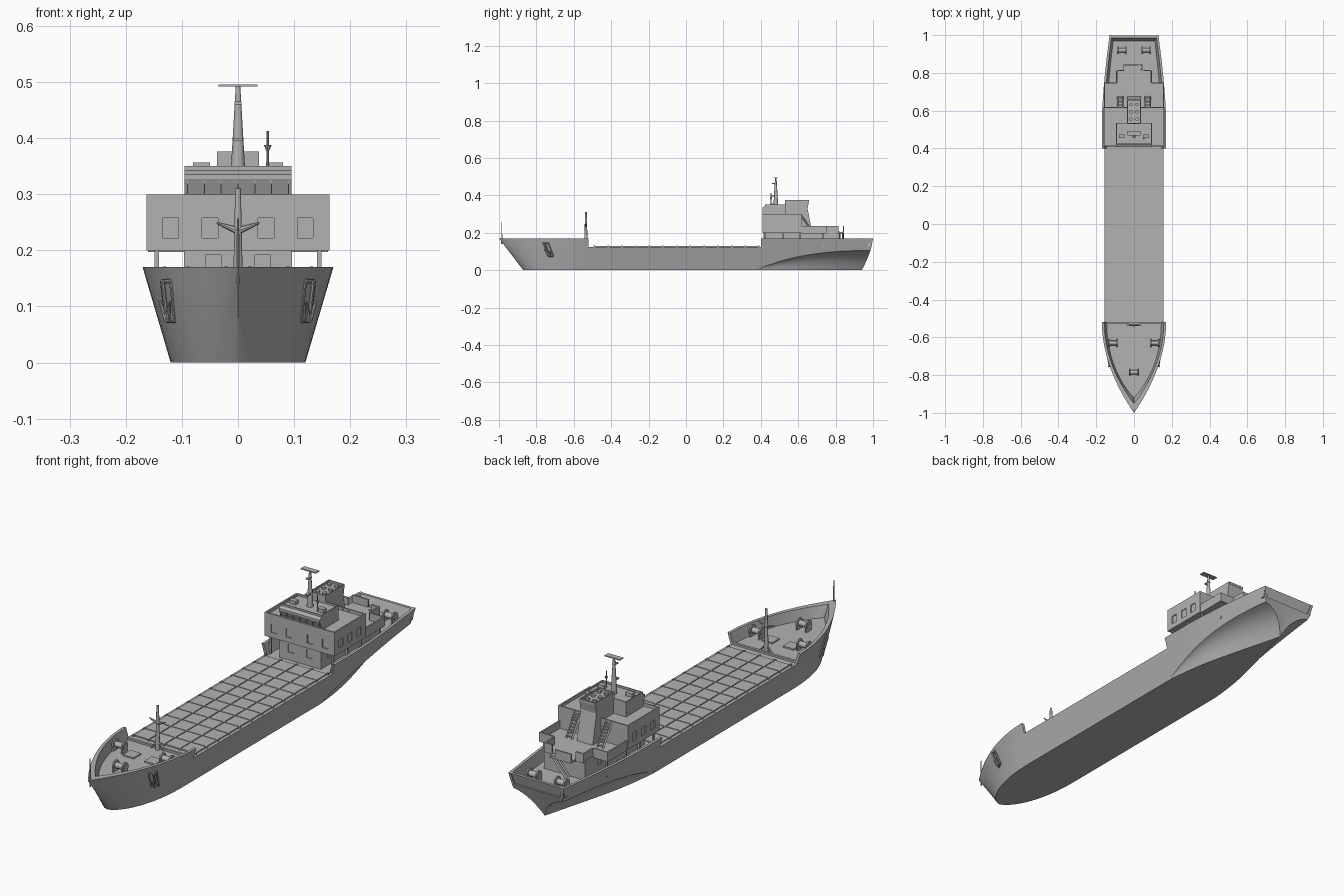
import bpy, bmesh, math
from mathutils import Vector, Matrix

if "Cube" in bpy.data.objects:
    bpy.data.objects.remove(bpy.data.objects["Cube"])

grey = bpy.data.materials.new("ship grey")
grey.use_nodes = True
grey.diffuse_color = (0.45, 0.45, 0.45, 1)
grey.node_tree.nodes["Principled BSDF"].inputs["Base Color"].default_value = (0.45, 0.45, 0.45, 1)

DECK, RAIL = 0.125, 0.17


def finish(name, bm, smooth=False):
    bmesh.ops.remove_doubles(bm, verts=bm.verts, dist=1e-5)
    bmesh.ops.recalc_face_normals(bm, faces=bm.faces)
    mesh = bpy.data.meshes.new(name)
    bm.to_mesh(mesh)
    bm.free()
    mesh.materials.append(grey)
    ob = bpy.data.objects.new(name, mesh)
    bpy.context.collection.objects.link(ob)
    if smooth:
        bpy.ops.object.select_all(action='DESELECT')
        ob.select_set(True)
        bpy.context.view_layer.objects.active = ob
        bpy.ops.object.shade_smooth_by_angle(angle=math.radians(30))
    return ob


def add_box(bm, x0, x1, y0, y1, z0, z1):
    size = Matrix.Diagonal((x1 - x0, y1 - y0, z1 - z0, 1))
    mid = Matrix.Translation(((x0 + x1) / 2, (y0 + y1) / 2, (z0 + z1) / 2))
    bmesh.ops.create_cube(bm, size=1, matrix=mid @ size)


def add_rod(bm, a, b, r1, r2=None, sides=12):
    a, b = Vector(a), Vector(b)
    turn = (b - a).to_track_quat('Z', 'Y').to_matrix().to_4x4()
    bmesh.ops.create_cone(bm, cap_ends=True, segments=sides, radius1=r1, radius2=r1 if r2 is None else r2,
                          depth=(b - a).length, matrix=Matrix.Translation((a + b) / 2) @ turn)


def boxes(name, *dims):
    bm = bmesh.new()
    for d in dims:
        add_box(bm, *d)
    return finish(name, bm)


def rim(name, w, y0, y1, z0, z1, t=0.006):
    return boxes(name, (-w, w, y0, y0 + t, z0, z1), (-w, w, y1 - t, y1, z0, z1),
                 (-w, -w + t, y0, y1, z0, z1), (w - t, w, y0, y1, z0, z1))


def extrude_profile(name, pts, w):
    bm = bmesh.new()
    face = bm.faces.new([bm.verts.new((-w, y, z)) for y, z in pts])
    out = bmesh.ops.extrude_face_region(bm, geom=[face])
    bmesh.ops.translate(bm, vec=(2 * w, 0, 0), verts=[v for v in out["geom"] if isinstance(v, bmesh.types.BMVert)])
    return finish(name, bm)


def cut(target, cutters):
    tool = boxes("window_cutter", *cutters)
    tool.hide_render = True
    mod = target.modifiers.new("windows", 'BOOLEAN')
    mod.object, mod.solver = tool, 'EXACT'
    bpy.ops.object.select_all(action='DESELECT')
    bpy.context.view_layer.objects.active = target
    bpy.ops.object.modifier_apply(modifier="windows")
    bpy.data.objects.remove(tool)


# Hull shape: half width and position at station u (bow below 0, body above) and height z
BOW_END = -0.52


def side_point(u, z):
    h = z / RAIL
    w = 0.12 + 0.05 * h
    if u < 0:
        s = 1 + u
        tip = -0.87 - 0.13 * h
        w *= (1 - (1 - s) ** (2.3 - 0.35 * h)) ** (0.6 + 0.4 * h)
        return w, tip + s * (BOW_END - tip)
    y = BOW_END + u * (1 - BOW_END)
    w *= 1 - 0.24 * max(0, (y - 0.55) / 0.45) ** 1.5
    t = max(0, (y - 0.37) / 0.63)
    return w, y - 0.06 * (1 - h) ** 1.5 * t ** 2


def section(u):
    t = max(0, (BOW_END + u * (1 - BOW_END) - 0.37) / 0.63) if u > 0 else 0
    knuckle = 0.105 * (1 - (1 - t) ** 2.5)
    wide = side_point(u, knuckle)[0]
    keel = side_point(u, 0)[0] * (1 - t ** 1.4) if t else side_point(u, 0)[0]
    pts = [(0, side_point(u, 0)[1], 0)]
    for i in range(8):
        k = i / 8
        bend = keel + 0.3 * (wide - keel)
        x = keel * (1 - k) ** 2 + 2 * k * (1 - k) * bend + wide * k * k
        z = 2 * k * (1 - k) * 0.85 * knuckle + knuckle * k * k
        pts.append((x, side_point(u, z)[1], z))
    for i in range(7):
        z = knuckle + (DECK - knuckle) * i / 6
        x, y = side_point(u, z)
        pts.append((x, y, z))
    pts.append((0, pts[-1][1], DECK))
    return pts


def station(y):
    return (y - BOW_END) / (1 - BOW_END)


def loft(name, rings, smooth=True, caps=True):
    bm = bmesh.new()
    for sx in (1, -1):
        rows = [[bm.verts.new((sx * x, y, z)) for x, y, z in ring] for ring in rings]
        for a, b in zip(rows, rows[1:]):
            for j in range(len(a) - 1):
                bm.faces.new((a[j], a[j + 1], b[j + 1], b[j]))
        if caps:
            bm.faces.new(rows[-1])
    bmesh.ops.dissolve_degenerate(bm, dist=1e-6, edges=bm.edges)
    return finish(name, bm, smooth)


bow = [(i / 20) ** 2 - 1 for i in range(20)]
body = [station(y / 100) for y in (-52, -20, 10, 37)] + [station(0.37 + 0.63 * (i / 24) ** 1.3) for i in range(1, 25)]
loft("hull", [section(u) for u in bow + body])


def bulwark(name, stations, end_drop):
    rings = []
    for u in stations:
        (x0, y0), (x1, y1) = side_point(u, DECK), side_point(u, RAIL)
        back = 0.035 * u * u if u < 0 else 0
        rings.append([(x0, y0, DECK), (x1, y1, RAIL), (max(0, x1 - 0.012), y1 + back, RAIL),
                      (max(0, x0 - 0.012), y0 + back, DECK), (x0, y0, DECK)])
    k = 0 if end_drop < 0 else -1
    rings[k] = [(x, y + (end_drop if z > DECK else 0), z) for x, y, z in rings[k]]
    loft(name, rings, caps=k == -1)


bulwark("bow_bulwark", bow + [0], -0.0)
bulwark("stern_bulwark", [station(0.4 + 0.6 * i / 16) for i in range(17)], 0.0)
extrude_profile("transom_bulwark", [(0.985, DECK), (0.998, RAIL), (0.986, RAIL), (0.97, DECK)], 0.126)
boxes("forecastle_step", (-0.15, 0.15, -0.53, -0.52, DECK, 0.133))
boxes("forecastle_hatches", *[(s * 0.05 - 0.025, s * 0.05 + 0.025, -0.66, -0.61, DECK, 0.131) for s in (-1, 1)])

# Cargo deck: grid of cover panels with cross beams
cols, rows = 4, 12
pw, pl = 0.29 / cols, 0.88 / rows
boxes("cargo_panels", *[(-0.145 + c * pw + 0.002, -0.145 + (c + 1) * pw - 0.002,
                         -0.49 + r * pl + 0.002, -0.49 + (r + 1) * pl - 0.002, 0.124, 0.13)
                        for c in range(cols) for r in range(rows)])
boxes("cargo_fittings", *[(-0.145 + c * pw - 0.004, -0.145 + c * pw + 0.004, -0.49 + r * pl - 0.004,
                           -0.49 + r * pl + 0.004, 0.124, 0.132) for c in range(cols + 1) for r in range(rows + 1)])

# Mooring winches
for n, (x, y) in enumerate([(-0.11, -0.63), (0.11, -0.63), (0, -0.785), (-0.065, 0.92), (0.065, 0.92)]):
    bm = bmesh.new()
    add_rod(bm, (x - 0.026, y, 0.15), (x + 0.026, y, 0.15), 0.012, sides=16)
    for e in (-0.024, 0.018):
        add_rod(bm, (x + e, y, 0.15), (x + e + 0.006, y, 0.15), 0.021, sides=16)
        add_box(bm, x + e, x + e + 0.006, y - 0.018, y + 0.018, DECK, 0.145)
    finish("winch_%d" % n, bm, True)

# Anchors in their hawse frames, lying along the flared bow
for side, s in (("left", 1), ("right", -1)):
    bm = bmesh.new()
    outer = [Vector(side_point(-0.5, z)[::1] + (z,)) for z in (0.075, 0.145)]
    low, high = [Vector((s * (p.x + 0.003), p.y, p.z)) for p in outer]
    mid = (low + high) / 2
    along = Vector((0, 0.014, 0)) + Vector((s * 0.008, 0, 0))
    for a, b in ((low - along, high - along), (low + along, high + along),
                 (low - along, low + along), (high - along, high + along)):
        add_rod(bm, a, b, 0.004, sides=8)
    out = Vector((s * 0.007, -0.005, 0))
    add_rod(bm, low + out, high + out, 0.004, sides=8)
    for d in (-1, 1):
        add_rod(bm, low + out, mid + out + d * along * 1.2, 0.006, 0.002, 8)
    finish(side + "_anchor", bm)

# Lower deckhouse and the overhanging accommodation block
house = boxes("lower_house", (-0.096, 0.096, 0.415, 0.81, DECK, 0.205))
cut(house, [(x - 0.014, x + 0.014, 0.405, 0.418, 0.158, 0.192) for x in (-0.044, 0.044)] +
    [(s * 0.1 - 0.007, s * 0.1 + 0.007, y, y + 0.026, 0.155, 0.19) for s in (-1, 1) for y in (0.46, 0.53, 0.60, 0.7)])
block = boxes("accommodation_block", (-0.163, 0.163, 0.41, 0.62, 0.2, 0.287))
rim("bridge_deck_parapet", 0.163, 0.41, 0.62, 0.287, 0.3)
cut(block, [(x - 0.014, x + 0.014, 0.4, 0.414, 0.222, 0.258) for x in (-0.12, -0.05, 0.05, 0.12)] +
    [(s * 0.166 - 0.007, s * 0.166 + 0.007, y, y + 0.028, 0.222, 0.258) for s in (-1, 1) for y in (0.44, 0.5, 0.56)])
boxes("deck_posts", *[(s * 0.145 - 0.004, s * 0.145 + 0.004, y - 0.004, y + 0.004, DECK, 0.2)
                      for s in (-1, 1) for y in (0.425, 0.52, 0.61, 0.735)])
boxes("aft_deck", (-0.16, 0.16, 0.62, 0.75, 0.197, 0.205), (-0.092, 0.092, 0.75, 0.815, 0.197, 0.205),
      (-0.055, 0.045, 0.815, 0.845, 0.197, 0.205))
boxes("aft_parapet", *[p for s in (-1, 1) for p in (
    (s * 0.157 - 0.003, s * 0.157 + 0.003, 0.62, 0.75, 0.2, 0.237),
    (s * 0.126 - 0.034, s * 0.126 + 0.034, 0.744, 0.75, 0.2, 0.237),
    (s * 0.089 - 0.003, s * 0.089 + 0.003, 0.75, 0.815, 0.2, 0.237),
    (s * 0.073 - 0.019, s * 0.073 + 0.019, 0.809, 0.815, 0.2, 0.237))],
      (-0.055, 0.02, 0.839, 0.845, 0.2, 0.237))

# Wheelhouse with a raked front and window panes
extrude_profile("wheelhouse", [(0.42, 0.285), (0.42, 0.3), (0.408, 0.327), (0.408, 0.335),
                               (0.422, 0.342), (0.535, 0.342), (0.535, 0.285)], 0.095)
rim("wheelhouse_roof_edge", 0.095, 0.422, 0.535, 0.342, 0.35, 0.004)
boxes("wheelhouse_mullions", *[(x / 100 - 0.001, x / 100 + 0.001, 0.409, 0.42, 0.3, 0.326) for x in range(-9, 10, 3)])
boxes("roof_lights", *[(s * 0.065 - 0.015, s * 0.065 + 0.015, 0.455, 0.475, 0.342, 0.357) for s in (-1, 1)])

# Funnel with exhausts, and stairs beside it
extrude_profile("funnel", [(0.535, 0.2), (0.53, 0.368), (0.657, 0.368), (0.65, 0.33), (0.675, 0.2)], 0.037)
rim("funnel_edge", 0.037, 0.53, 0.658, 0.366, 0.376, 0.004)
bm = bmesh.new()
for x in (-0.016, 0.016):
    for y in (0.555, 0.594, 0.633):
        add_rod(bm, (x, y, 0.36), (x, y, 0.376), 0.009)
finish("exhausts", bm, True)
for side, s in (("left", 1), ("right", -1)):
    bm = bmesh.new()
    for x in (0.06, 0.085):
        add_rod(bm, (s * x, 0.615, 0.295), (s * x, 0.675, 0.205), 0.005, sides=4)
    for i in range(8):
        y, z = 0.62 + i * 0.007, 0.287 - i * 0.0105
        add_box(bm, s * 0.0725 - 0.0125, s * 0.0725 + 0.0125, y, y + 0.009, z, z + 0.002)
    finish(side + "_stairs", bm)
bm = bmesh.new()
for y in (0.82, 0.84):
    add_rod(bm, (0.04, y, 0.205), (-0.03, y, DECK), 0.005, sides=4)
finish("aft_stairs", bm)

# Masts and aerials
bm = bmesh.new()
add_rod(bm, (0, 0.48, 0.34), (0, 0.48, 0.494), 0.013, 0.004)
add_box(bm, -0.035, 0.035, 0.468, 0.492, 0.492, 0.496)
add_box(bm, -0.008, 0.008, 0.455, 0.485, 0.395, 0.4)
add_box(bm, -0.006, 0.006, 0.46, 0.485, 0.46, 0.465)
finish("main_mast", bm, True)
bm = bmesh.new()
add_rod(bm, (0.053, 0.455, 0.34), (0.053, 0.455, 0.413), 0.002, sides=8)
add_rod(bm, (0.053, 0.455, 0.376), (0.053, 0.455, 0.388), 0.002, 0.007, 8)
finish("aerial", bm)
bm = bmesh.new()
add_rod(bm, (0, -0.535, DECK), (0, -0.535, 0.31), 0.009, 0.005)
for s in (-1, 1):
    add_rod(bm, (0, -0.535, 0.235), (s * 0.038, -0.535, 0.249), 0.007, 0.002, 8)
    add_rod(bm, (s * 0.03, -0.535, DECK), (0, -0.535, 0.16), 0.004, sides=6)
finish("fore_mast", bm, True)
bm = bmesh.new()
add_rod(bm, (0, -0.985, 0.14), (0, -0.985, 0.257), 0.003, 0.002, 8)
finish("jackstaff", bm)
